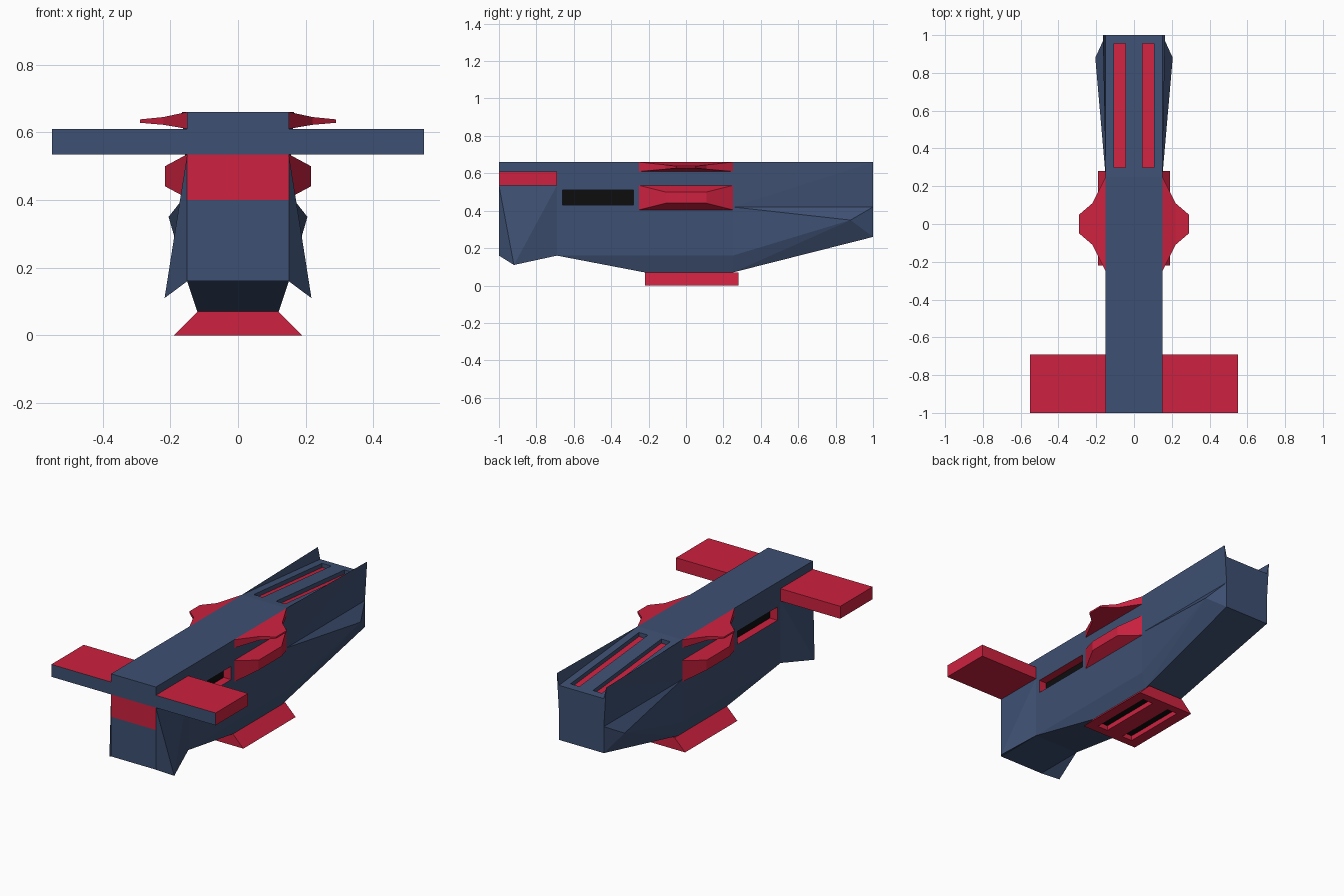
import bpy, bmesh
from mathutils import Vector

if "Cube" in bpy.data.objects:
    bpy.data.objects.remove(bpy.data.objects["Cube"])


def material(name, rgb):
    m = bpy.data.materials.new(name)
    m.diffuse_color = (*rgb, 1)
    m.use_nodes = True
    m.node_tree.nodes["Principled BSDF"].inputs["Base Color"].default_value = m.diffuse_color
    return m


NAVY, RED, BLACK = 0, 1, 2
MATS = [material("navy", (0.048, 0.080, 0.168)),
        material("red", (0.61, 0.0155, 0.050)),
        material("black", (0.004, 0.004, 0.004))]


def solid(name, groups, rule=lambda f: NAVY, cuts=()):
    """One object made of convex chunks; rule(face) gives the colour; cuts are z planes."""
    me = bpy.data.meshes.new(name)
    out = bmesh.new()
    for pts in groups:
        bm = bmesh.new()
        for p in pts:
            bm.verts.new(p)
        res = bmesh.ops.convex_hull(bm, input=bm.verts[:])
        junk = [v for v in res["geom_interior"] if isinstance(v, bmesh.types.BMVert)]
        bmesh.ops.delete(bm, geom=junk, context='VERTS')
        bmesh.ops.dissolve_limit(bm, angle_limit=0.002, verts=bm.verts[:], edges=bm.edges[:])
        bmesh.ops.recalc_face_normals(bm, faces=bm.faces[:])
        for z in cuts:
            bmesh.ops.bisect_plane(bm, geom=bm.verts[:] + bm.edges[:] + bm.faces[:],
                                   plane_co=(0, 0, z), plane_no=(0, 0, 1))
        tmp = bpy.data.meshes.new("tmp")
        bm.to_mesh(tmp)
        bm.free()
        out.from_mesh(tmp)
        bpy.data.meshes.remove(tmp)
    out.normal_update()
    for f in out.faces:
        f.material_index = rule(f)
    out.to_mesh(me)
    out.free()
    for m in MATS:
        me.materials.append(m)
    ob = bpy.data.objects.new(name, me)
    bpy.context.collection.objects.link(ob)
    return ob


def box(x0, x1, y0, y1, z0, z1):
    return [(x, y, z) for x in (x0, x1) for y in (y0, y1) for z in (z0, z1)]


def both(pts):
    return pts + [(-x, y, z) for x, y, z in pts]


def flip(pts, s):
    return [(s * x, y, z) for x, y, z in pts]


def carve(ob, cutter):
    """Cut recesses and keep the cutter's face colours."""
    mod = ob.modifiers.new("recess", 'BOOLEAN')
    mod.operation, mod.solver, mod.object = 'DIFFERENCE', 'EXACT', cutter
    dg = bpy.context.evaluated_depsgraph_get()
    me = bpy.data.meshes.new_from_object(ob.evaluated_get(dg))
    ob.modifiers.clear()
    ob.data = me
    bpy.data.objects.remove(cutter)


W, TOP, DECK = 0.15, 0.66, 0.59     # half width, roof height, rear deck height

# Main hull, sloping down at the rear deck
hull = solid("hull", [both([(W, -0.69, TOP), (W, -0.69, 0.16), (0.12, -0.22, 0.07),
                            (0.12, 0.25, 0.07), (W, 0.25, 0.16), (W, 0.25, TOP),
                            (W, 1, DECK), (W, 1, 0.26)])])


# Side slots (red walls, black floor) and deck grooves (red floor)
def deck(y):
    return TOP + (DECK - TOP) * (y - 0.25) / 0.75


slots = [flip(box(0.10, 0.20, -0.66, -0.28, 0.43, 0.51), s) for s in (1, -1)]
carve(hull, solid("slot_cutter", slots,
                  lambda f: BLACK if f.normal.x * f.calc_center_median().x < -0.01 else RED))
grooves = [[(s * x, y, deck(y) + dz) for x in (0.045, 0.105)
            for y in (0.30, 0.955) for dz in (-0.025, 0.08)] for s in (1, -1)]
carve(hull, solid("groove_cutter", grooves, lambda f: RED if f.normal.z < -0.5 else NAVY))

# Nose block with a red band across the front
solid("nose", [box(-W, W, -1, -0.69, 0.16, TOP)],
      lambda f: RED if f.normal.y < -0.9 and 0.40 < f.calc_center_median().z < 0.535 else NAVY,
      cuts=(0.40, 0.535))

# Foot with two black-floored slots underneath
foot = solid("foot", [both([(x, y, z) for x, z in ((0.19, 0), (0.12, 0.07))
                            for y in (-0.22, 0.28)])], lambda f: RED)
carve(foot, solid("foot_cutter", [flip(box(0.055, 0.125, -0.17, 0.23, -0.05, 0.03), s)
                                  for s in (1, -1)],
                  lambda f: BLACK if f.normal.z > 0.5 else RED))


def ring(x, y, z0, z1):
    return [(x, a, b) for a in (-y, y) for b in (z0, z1)]


for s, side in ((1, "right"), (-1, "left")):
    # Front wing, navy leading face
    solid(side + "_wing", [flip(box(W, 0.55, -1, -0.69, 0.535, 0.61), s)],
          lambda f: NAVY if f.normal.y < -0.9 else RED)
    # Flared front cheek
    solid(side + "_cheek", [flip([(W, -1, 0.535), (W, -1, 0.16), (W, -0.69, 0.16),
                                  (W, -0.69, 0.535), (0.217, -0.92, 0.11)], s)])
    # Flared rear flank and the pointed rim above the deck
    solid(side + "_flank", [flip([(W, 0.25, 0.16), (0.12, 0.25, 0.07), (W, 1, 0.26),
                                  (W, 1, 0.42), (W, 0.25, 0.42), (0.205, 0.88, 0.35)], s)])
    solid(side + "_rim", [flip([(W, 0.25, TOP), (0.165, 1, TOP), (W, 1, DECK),
                                (W, 1, 0.42), (W, 0.25, 0.42)], s)])
    # Upper stepped fin and lower pod
    a, b, c = ring(W, 0.25, 0.61, TOP), ring(0.22, 0.11, 0.622, 0.645), ring(0.29, 0.05, 0.628, 0.638)
    solid(side + "_fin", [flip(a + b, s), flip(b + c, s)], lambda f: RED)
    solid(side + "_pod", [flip(ring(W, 0.25, 0.405, 0.535) + ring(0.215, 0.11, 0.44, 0.50), s)],
          lambda f: RED)
